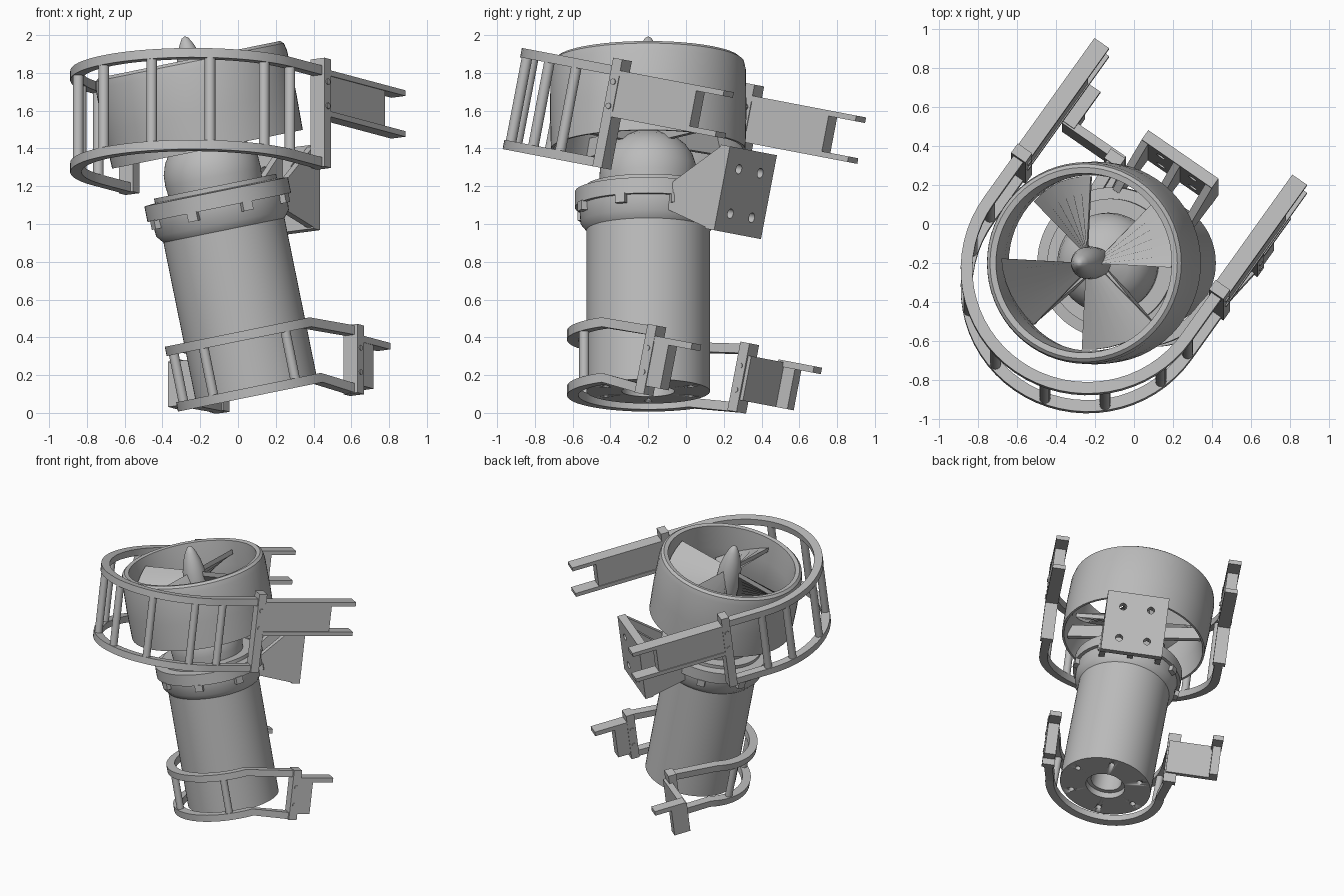
import bpy, bmesh, math
from math import radians, sin, cos, pi
from mathutils import Matrix, Vector

old = bpy.data.objects.get("Cube")
if old:
    bpy.data.objects.remove(old, do_unlink=True)

grey = bpy.data.materials.new("plain grey")
grey.use_nodes = True
grey.diffuse_color = (0.5, 0.5, 0.5, 1)
grey.node_tree.nodes["Principled BSDF"].inputs["Base Color"].default_value = (0.5, 0.5, 0.5, 1)

# Frames: the thruster leans sideways, the cages lean backwards
THRUSTER = Matrix.Rotation(radians(-11.5), 4, 'Y') @ Matrix.Translation((0.12, -0.2, 0))
CAGE = Matrix.Rotation(radians(-10.8), 4, 'X') @ Matrix.Rotation(radians(54.9), 4, 'Z')
UPPER = CAGE @ Matrix.Translation((-0.6, -0.13, 0))
LOWER = CAGE @ Matrix.Translation((-0.167, -0.203, 0))
BRACKET = CAGE @ Matrix.Translation((0, -0.155, 0))


def finish(name, bm, matrix=Matrix(), smooth=True):
    bmesh.ops.remove_doubles(bm, verts=bm.verts, dist=1e-5)
    bmesh.ops.recalc_face_normals(bm, faces=bm.faces)
    mesh = bpy.data.meshes.new(name)
    bm.to_mesh(mesh)
    bm.free()
    mesh.materials.append(grey)
    obj = bpy.data.objects.new(name, mesh)
    bpy.context.collection.objects.link(obj)
    obj.matrix_world = matrix
    if smooth:
        bpy.ops.object.select_all(action='DESELECT')
        obj.select_set(True)
        bpy.context.view_layer.objects.active = obj
        bpy.ops.object.shade_smooth_by_angle(angle=radians(35))
    return obj


def lathe(name, profile, closed=False, n=64):
    bm = bmesh.new()
    rings = [[bm.verts.new((r * cos(2 * pi * i / n), r * sin(2 * pi * i / n), z))
              for i in range(n)] for r, z in profile]
    pairs = list(zip(rings, rings[1:])) + ([(rings[-1], rings[0])] if closed else [])
    for lo, hi in pairs:
        for i in range(n):
            j = (i + 1) % n
            bm.faces.new((lo[i], lo[j], hi[j], hi[i]))
    return finish(name, bm, THRUSTER)


def box(name, a, b, w, matrix):
    bm = bmesh.new()
    size = Matrix.Diagonal((a[1] - a[0], b[1] - b[0], w[1] - w[0], 1))
    mid = Matrix.Translation((sum(a) / 2, sum(b) / 2, sum(w) / 2))
    bmesh.ops.create_cube(bm, size=1, matrix=mid @ size)
    return finish(name, bm, matrix, False)


def rod(name, start, end, r, n=16):
    start, end = Vector(start), Vector(end)
    bm = bmesh.new()
    bmesh.ops.create_cone(bm, cap_ends=True, segments=n, radius1=r, radius2=r,
                          depth=(end - start).length)
    turn = (end - start).to_track_quat('Z', 'Y').to_matrix().to_4x4()
    return finish(name, bm, Matrix.Translation((start + end) / 2) @ turn)


def prism(name, outline, depth, matrix):
    bm = bmesh.new()
    face = bm.faces.new([bm.verts.new(p) for p in outline])
    ext = bmesh.ops.extrude_face_region(bm, geom=[face])
    bmesh.ops.translate(bm, vec=depth,
                        verts=[v for v in ext["geom"] if isinstance(v, bmesh.types.BMVert)])
    return finish(name, bm, matrix, False)


def rail(name, path, width=0.06, height=0.05):
    bm = bmesh.new()
    loops = [[bm.verts.new(p + out * width * i / 2 + up * height * j / 2)
              for i, j in ((-1, -1), (1, -1), (1, 1), (-1, 1))] for p, out, up in path]
    for lo, hi in zip(loops, loops[1:]):
        for i in range(4):
            j = (i + 1) % 4
            bm.faces.new((lo[i], lo[j], hi[j], hi[i]))
    bm.faces.new(loops[0])
    bm.faces.new(loops[-1])
    return finish(name, bm)


def station(matrix, radius, angle, z, a=0):
    out = Vector((cos(angle), sin(angle), 0))
    rot = matrix.to_3x3()
    return (matrix @ (out * radius + Vector((a, 0, z))), rot @ out, rot @ Vector((0, 0, 1)))


def drill(obj, cutters):
    for cutter in cutters:
        cutter.hide_render = True
        mod = obj.modifiers.new("hole", 'BOOLEAN')
        mod.operation, mod.solver, mod.object = 'DIFFERENCE', 'EXACT', cutter
        bpy.ops.object.select_all(action='DESELECT')
        obj.select_set(True)
        bpy.context.view_layer.objects.active = obj
        bpy.ops.object.modifier_apply(modifier=mod.name)
        bpy.data.objects.remove(cutter, do_unlink=True)


# Motor housing with recessed bottom opening, collar and domed nose
body = lathe("motor_housing", [(0, .3), (.11, .3), (.11, .14), (.14, .14), (.14, .092), (.327, .092),
                               (.327, 1), (0, 1)])
drill(body, [rod("bolt_hole", THRUSTER @ Vector((.26 * cos(k * pi / 3), .26 * sin(k * pi / 3), .06)),
                 THRUSTER @ Vector((.26 * cos(k * pi / 3), .26 * sin(k * pi / 3), .13)), .02)
             for k in range(6)])
lathe("collar", [(0, .96), (.325, .96), (.358, 1.0), (.365, 1.085), (.388, 1.085), (.388, 1.17),
                 (.33, 1.175), (.33, 1.2), (0, 1.2)])
lathe("nose_dome", [(0, 1.17), (.25, 1.17), (.258, 1.25), (.255, 1.31), (.235, 1.37), (.2, 1.42),
                    (.15, 1.46), (.08, 1.49), (.06, 1.5), (.06, 1.62), (0, 1.62)])
for k in range(8):
    spin = THRUSTER @ Matrix.Rotation(k * pi / 4 + pi / 8, 4, 'Z')
    box("collar_lug", (.35, .393), (-.028, .028), (1.04, 1.09), spin)

# Nozzle duct, its stays and the propeller
lathe("nozzle_duct", [(.46, 1.88), (.49, 1.885), (.508, 1.87), (.517, 1.83), (.52, 1.6), (.515, 1.4),
                      (.5, 1.4), (.46, 1.55), (.45, 1.7)], closed=True)
for k in range(4):
    box("duct_stay", (.05, .485), (-.015, .015), (1.43, 1.53),
        THRUSTER @ Matrix.Rotation(radians(k * 90 + 40), 4, 'Z'))
lathe("propeller_hub", [(0, 1.58), (.08, 1.58), (.085, 1.72), (.08, 1.82), (.062, 1.9), (.04, 1.96),
                        (.018, 2.0), (0, 2.01)], n=32)
for k in range(4):
    bm = bmesh.new()
    steps = 6
    rows = []
    for i in range(steps + 1):
        f = i / steps
        ang = radians(87 + 48 * f)
        z = 1.82 - .2 * f
        rows.append([bm.verts.new((r * cos(ang), r * sin(ang), z + dz))
                     for r, dz in ((.06, 0), (.445, 0), (.445, -.035), (.06, -.035))])
    for lo, hi in zip(rows, rows[1:]):
        for i in range(4):
            j = (i + 1) % 4
            bm.faces.new((lo[i], lo[j], hi[j], hi[i]))
    bm.faces.new(rows[0])
    bm.faces.new(rows[-1])
    finish("propeller_blade", bm, THRUSTER @ Matrix.Rotation(k * pi / 2, 4, 'Z'))

# Upper cage: two U shaped rails joined by round bars
half_turn = [radians(90 + 180 * i / 32) for i in range(33)]
for z in (1.215, 1.71):
    path = [station(UPPER, .62, t, z) for t in half_turn]
    rail("upper_cage_rail", [station(UPPER, .62, half_turn[0], z, .3)] + path
         + [station(UPPER, .62, half_turn[-1], z, .3)])
for off in (14.5, 43.5, 72.5, 91):
    for side in (-1, 1):
        t = radians(180 + side * off)
        rod("upper_cage_bar", station(UPPER, .62, t, 1.21)[0], station(UPPER, .62, t, 1.71)[0], .028)

# Upper posts and forked arms
for side in (-1, 1):
    c = side * .62

    def span(h):
        return (c - h, c + h)
    box("upper_post", (.265, .325), span(.045), (1.19, 1.775), UPPER)
    box("upper_arm", (.32, .83), span(.04), (1.475, 1.7), UPPER)
    for w in ((1.465, 1.495), (1.685, 1.715)):
        box("upper_arm_fork", (.32, 1.01), span(.046), w, UPPER)
    for w in (1.52, 1.65):
        rod("upper_post_bolt", UPPER @ Vector((.295, c - .052, w)),
            UPPER @ Vector((.295, c + .052, w)), .016)

# Lower cage: arcs follow the housing, ends bend to the posts
front = radians(-125)
for z, w in ((.095, .08), (.395, .395)):
    path = [station(THRUSTER, .4, front - pi / 2 + pi * i / 32, z) for i in range(33)]
    rot = LOWER.to_3x3()
    ends = [(LOWER @ Vector((.33, s * .435, w)), rot @ Vector((0, s, 0)), rot @ Vector((0, 0, 1)))
            for s in (1, -1)]
    rail("lower_cage_rail", [ends[0]] + path + [ends[1]])
for off in (-67, 0, 67):
    t = front + radians(off)
    rod("lower_cage_bar", station(THRUSTER, .4, t, .09)[0], station(THRUSTER, .4, t, .4)[0], .026)

# Lower posts, short arm on one side and offset arm on the other
for side in (-1, 1):
    c = side * .435
    box("lower_post", (.295, .355), (c - .045, c + .045), (.055, .425), LOWER)
    for w in (.17, .3):
        rod("lower_post_bolt", LOWER @ Vector((.325, c - .05, w)), LOWER @ Vector((.325, c + .05, w)), .014)
box("lower_short_arm", (.35, .45), (-.475, -.395), (.1, .37), LOWER)
box("lower_short_fork", (.35, .6), (-.478, -.392), (.335, .37), LOWER)
box("lower_offset_plate", (.33, .375), (.4, .77), (.12, .36), LOWER)
box("lower_offset_arm", (.34, .45), (.71, .77), (.12, .36), LOWER)
box("lower_offset_fork", (.34, .575), (.7, .775), (.335, .37), LOWER)

# Rear mounting bracket: drilled plate on tapered ribs
plate = box("mount_plate", (.16, .22), (-.22, .22), (.978, 1.43), BRACKET)
drill(plate, [rod("plate_hole", BRACKET @ Vector((.1, b, w)), BRACKET @ Vector((.3, b, w)), .026)
              for b in (-.1, .1) for w in (1.08, 1.32)])
for b in (-.2, 0, .2):
    root = -.06 if b == 0 else -.1
    prism("mount_rib", [(root, b - .02, 1.04), (root, b - .02, 1.19), (.165, b - .02, 1.425),
                        (.165, b - .02, .985)], (0, .04, 0), BRACKET)
